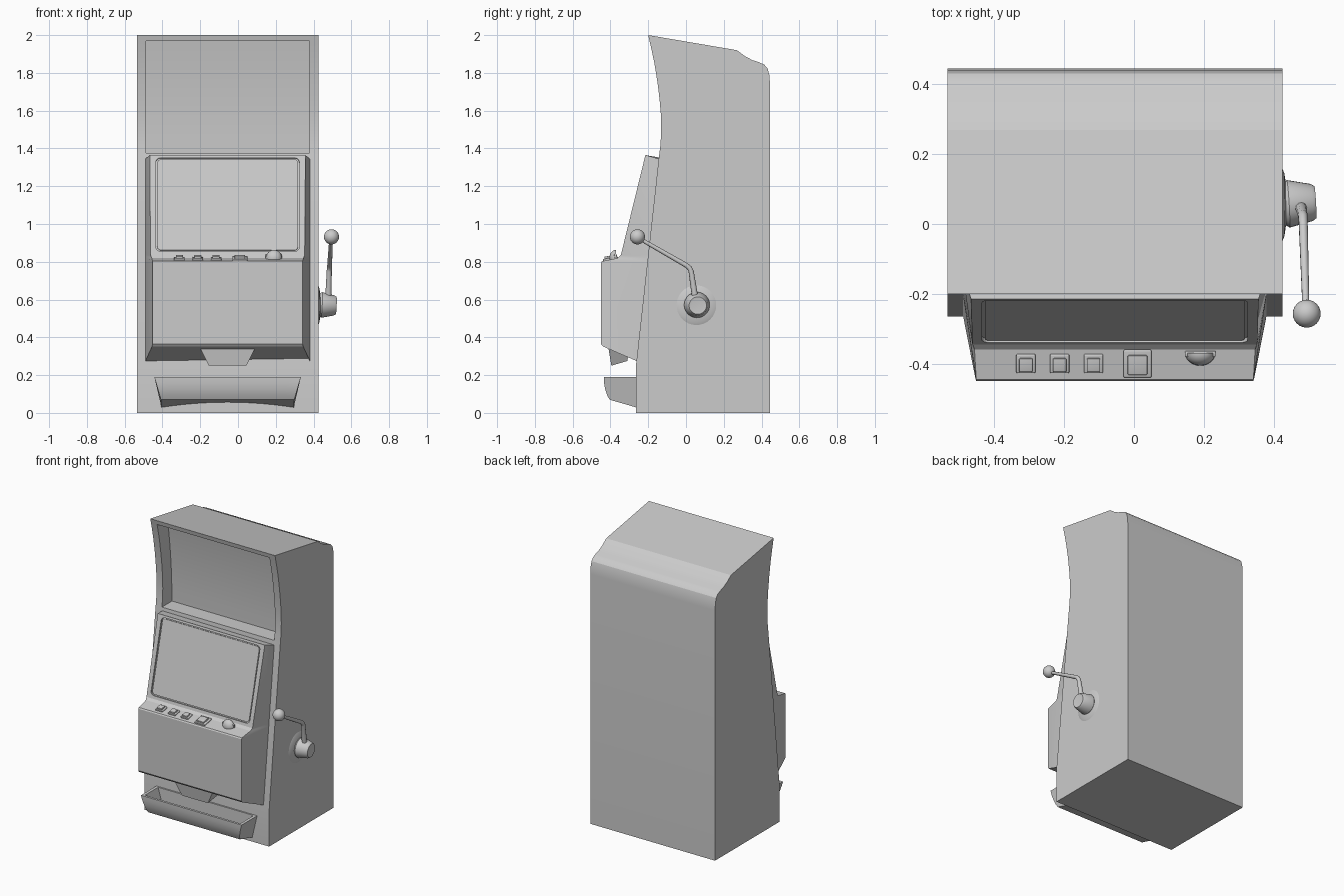
import bpy, bmesh, math
from mathutils import Vector, Matrix

cube = bpy.data.objects.get("Cube")
if cube:
    bpy.data.objects.remove(cube, do_unlink=True)

grey = bpy.data.materials.new("plain grey")
grey.use_nodes = True
grey.diffuse_color = (0.6, 0.6, 0.6, 1)
grey.node_tree.nodes["Principled BSDF"].inputs["Base Color"].default_value = (0.6, 0.6, 0.6, 1)

MID = -0.055      # centre line of the cabinet
HALF = 0.48       # half its width


def finish(name, bm, angle=25):
    bmesh.ops.recalc_face_normals(bm, faces=bm.faces)
    mesh = bpy.data.meshes.new(name)
    bm.to_mesh(mesh)
    bm.free()
    mesh.materials.append(grey)
    obj = bpy.data.objects.new(name, mesh)
    bpy.context.collection.objects.link(obj)
    smooth(obj, angle)
    return obj


def activate(obj):
    bpy.ops.object.select_all(action='DESELECT')
    obj.select_set(True)
    bpy.context.view_layer.objects.active = obj


def smooth(obj, angle=25):
    activate(obj)
    bpy.ops.object.shade_smooth_by_angle(angle=math.radians(angle))


def bridge(name, left, right):
    """Solid between two matching outlines."""
    bm = bmesh.new()
    a = [bm.verts.new(p) for p in left]
    b = [bm.verts.new(p) for p in right]
    bm.faces.new(a)
    bm.faces.new(b[::-1])
    for i in range(len(a)):
        j = (i + 1) % len(a)
        bm.faces.new((a[i], a[j], b[j], b[i]))
    return finish(name, bm)


def mirrored(name, profile, half, mid=MID):
    """Solid from a (y, z) profile; half is a width or a function of y and z."""
    w = half if callable(half) else lambda y, z: half
    return bridge(name, [(mid - w(y, z), y, z) for y, z in profile],
                  [(mid + w(y, z), y, z) for y, z in profile])


def cut(obj, cutter):
    cutter.hide_render = True
    mod = obj.modifiers.new("cut", 'BOOLEAN')
    mod.operation, mod.solver, mod.object = 'DIFFERENCE', 'EXACT', cutter
    activate(obj)
    bpy.ops.object.modifier_apply(modifier=mod.name)
    bpy.data.objects.remove(cutter, do_unlink=True)
    smooth(obj)


def box(name, loc, size, bevel=0.0, tilt=0.0, vertical_only=False):
    bm = bmesh.new()
    bmesh.ops.create_cube(bm, size=1, matrix=Matrix.Diagonal((*size, 1)))
    if bevel:
        edges = [e for e in bm.edges if not vertical_only
                 or abs(e.verts[0].co.z - e.verts[1].co.z) > 1e-4]
        bmesh.ops.bevel(bm, geom=edges, offset=bevel, segments=4, affect='EDGES', profile=0.5)
    bm.transform(Matrix.Translation(loc) @ Matrix.Rotation(tilt, 4, 'X'))
    return finish(name, bm)


def lathe(name, profile, origin, axis, steps=32):
    """Turn (radius, height) points around an axis."""
    bm = bmesh.new()
    verts = [bm.verts.new((r, 0, h)) for r, h in profile]
    edges = [bm.edges.new(pair) for pair in zip(verts, verts[1:])]
    bmesh.ops.spin(bm, geom=verts + edges, cent=(0, 0, 0), axis=(0, 0, 1),
                   angle=2 * math.pi, steps=steps)
    bmesh.ops.remove_doubles(bm, verts=bm.verts, dist=1e-5)
    turn = Vector(axis).to_track_quat('Z', 'Y').to_matrix().to_4x4()
    bm.transform(Matrix.Translation(origin) @ turn)
    return finish(name, bm)


# Cabinet with curved front and rounded back of the roof
front = [(-0.265, 0.25), (-0.145, 1.34), (-0.135, 1.42), (-0.131, 1.5), (-0.133, 1.58),
         (-0.14, 1.66), (-0.151, 1.75), (-0.167, 1.85), (-0.184, 1.93), (-0.2, 2.0)]
roof = [(0.27, 1.92), (0.31, 1.89), (0.35, 1.868), (0.39, 1.855), (0.415, 1.843),
        (0.432, 1.823), (0.441, 1.79), (0.445, 1.74)]
cabinet = mirrored("cabinet", [(-0.265, 0)] + front + roof + [(0.445, 0)], HALF)

# Deep recess with a gently curved back panel
panel = [(-0.03 - 0.05 * t * t, 1.375 + 0.595 * t) for t in (k / 8 for k in range(9))]
cut(cabinet, mirrored("recess_cutter", [(-0.4, 1.375)] + panel + [(-0.4, 1.97)], 0.4325))

# Screen and belly console, its sides flaring toward the cabinet
console_front = [(-0.215, 1.365), (-0.345, 0.835), (-0.36, 0.82), (-0.445, 0.803),
                 (-0.45, 0.795), (-0.45, 0.365), (-0.44, 0.352)]
widths = [0.412, 0.408, 0.402, 0.397, 0.397, 0.397, 0.4]
bm = bmesh.new()
rows = []
for (y, z), w in zip(console_front, widths):
    back_z = 0.275 if z < 0.4 else min(z, 1.345)
    back_y = -0.262 + 0.11 * (back_z - 0.275)
    rows.append([bm.verts.new(p) for p in (
        (MID - 0.435, back_y + 0.04, back_z), (MID - 0.435, back_y, back_z), (MID - w, y, z),
        (MID + w, y, z), (MID + 0.435, back_y, back_z), (MID + 0.435, back_y + 0.04, back_z))])
for a, b in zip(rows, rows[1:]):
    for i in range(6):
        j = (i + 1) % 6
        bm.faces.new((a[i], a[j], b[j], b[i]))
bm.faces.new(rows[0])
bm.faces.new(rows[-1][::-1])
bmesh.ops.remove_doubles(bm, verts=bm.verts, dist=1e-4)
console = finish("console", bm)

# Rounded sunken screen
top, low = Vector((MID, *console_front[0])), Vector((MID, *console_front[1]))
slope = math.atan2(top.z - low.z, top.y - low.y)
centre = low.lerp(top, 0.505)
cut(console, box("screen_cutter", centre, (0.76, 0.51, 0.024), 0.025, slope, True))
box("screen_glass", centre + Vector((0, 0.0068, -0.0017)), (0.745, 0.495, 0.006), 0.02, slope, True)

# Square buttons with raised caps on the ledge
ledge = math.atan2(0.017, 0.085)
for n, (x, s) in enumerate([(-0.31, 0.055), (-0.213, 0.055), (-0.116, 0.055), (0.01, 0.08)]):
    box(f"button_base_{n + 1}", (x, -0.4, 0.815), (s, s, 0.014), 0.004, ledge)
    box(f"button_cap_{n + 1}", (x, -0.404, 0.824), (s * 0.7, s * 0.7, 0.016), 0.003, ledge)

# Half-round coin slot with an upright back
bm = bmesh.new()
bmesh.ops.create_uvsphere(bm, u_segments=24, v_segments=12, radius=1)
bmesh.ops.bisect_plane(bm, geom=bm.verts[:] + bm.edges[:] + bm.faces[:], plane_co=(0, 0, 0),
                       plane_no=(0, 1, 0), clear_outer=True)
bmesh.ops.holes_fill(bm, edges=bm.edges)
bm.transform(Matrix.Translation((0.19, -0.37, 0.82)) @ Matrix.Diagonal((0.043, 0.036, 0.043, 1)))
finish("coin_slot", bm, 35)
box("coin_slot_back", (0.19, -0.372, 0.827), (0.088, 0.014, 0.03), 0.004, ledge)

# Chute below the console
mirrored("payout_chute", [(-0.412, 0.35), (-0.395, 0.25), (-0.31, 0.275), (-0.3, 0.35)],
         lambda y, z: 0.1 + 0.5 * (z - 0.25))


# Hollow tray with slanted ends and an arched foot
def tray_half(y, z):
    return 0.35 + 0.29 * max(0, z - 0.06)


bm = bmesh.new()
sections = []
shape = [(-0.25, 0.19), (-0.435, 0.19), (-0.434, 0.16), (-0.428, 0.125), (-0.418, 0.095),
         (-0.405, 0.07), (-0.26, 0.028)]
for k in range(13):
    t = k / 6 - 1
    sections.append([bm.verts.new((MID + t * tray_half(y, z), y,
                                   z + (0.028 * (1 - t * t) if z < 0.05 else 0)))
                     for y, z in shape])
for a, b in zip(sections, sections[1:]):
    for i in range(len(shape)):
        j = (i + 1) % len(shape)
        bm.faces.new((a[i], a[j], b[j], b[i]))
bm.faces.new(sections[0])
bm.faces.new(sections[-1][::-1])
tray = finish("coin_tray", bm)
hollow = [(-0.275, 0.21), (-0.42, 0.21), (-0.418, 0.16), (-0.405, 0.12), (-0.38, 0.095),
          (-0.3, 0.09), (-0.275, 0.1)]
cut(tray, mirrored("tray_cutter", hollow, lambda y, z: tray_half(y, z) - 0.02))

# Side lever: shield disc, hub, bent rod and ball
SIDE = MID + HALF
lathe("lever_shield", [(0, 0.014), (0.05, 0.012), (0.09, 0.006), (0.105, 0), (0, 0)],
      (SIDE, 0.055, 0.57), (1, 0, 0))
lathe("lever_hub", [(0, 0), (0.06, 0), (0.068, 0.012), (0.066, 0.022), (0.053, 0.08),
                    (0.046, 0.09), (0.034, 0.088), (0, 0.09)],
      (SIDE + 0.005, 0.057, 0.572), (1, 0.06, -0.04))

path = [(0.478, 0.05, 0.6), (0.483, 0.027, 0.75), (0.484, 0.018, 0.768),
        (0.485, 0.0, 0.782), (0.493, -0.25, 0.925)]
radii = [0.017, 0.014, 0.0135, 0.013, 0.01]
curve = bpy.data.curves.new("lever_rod", 'CURVE')
curve.dimensions = '3D'
curve.bevel_depth, curve.bevel_resolution, curve.use_fill_caps = 1, 3, True
line = curve.splines.new('POLY')
line.points.add(len(path) - 1)
for point, co, r in zip(line.points, path, radii):
    point.co, point.radius = (*co, 1), r
rod = bpy.data.objects.new("lever_rod", curve)
bpy.context.collection.objects.link(rod)
curve.materials.append(grey)
activate(rod)
bpy.ops.object.convert(target='MESH')
smooth(bpy.context.object, 40)

bm = bmesh.new()
bmesh.ops.create_uvsphere(bm, u_segments=24, v_segments=16, radius=0.04,
                          matrix=Matrix.Translation((0.495, -0.257, 0.932)))
finish("lever_ball", bm)
